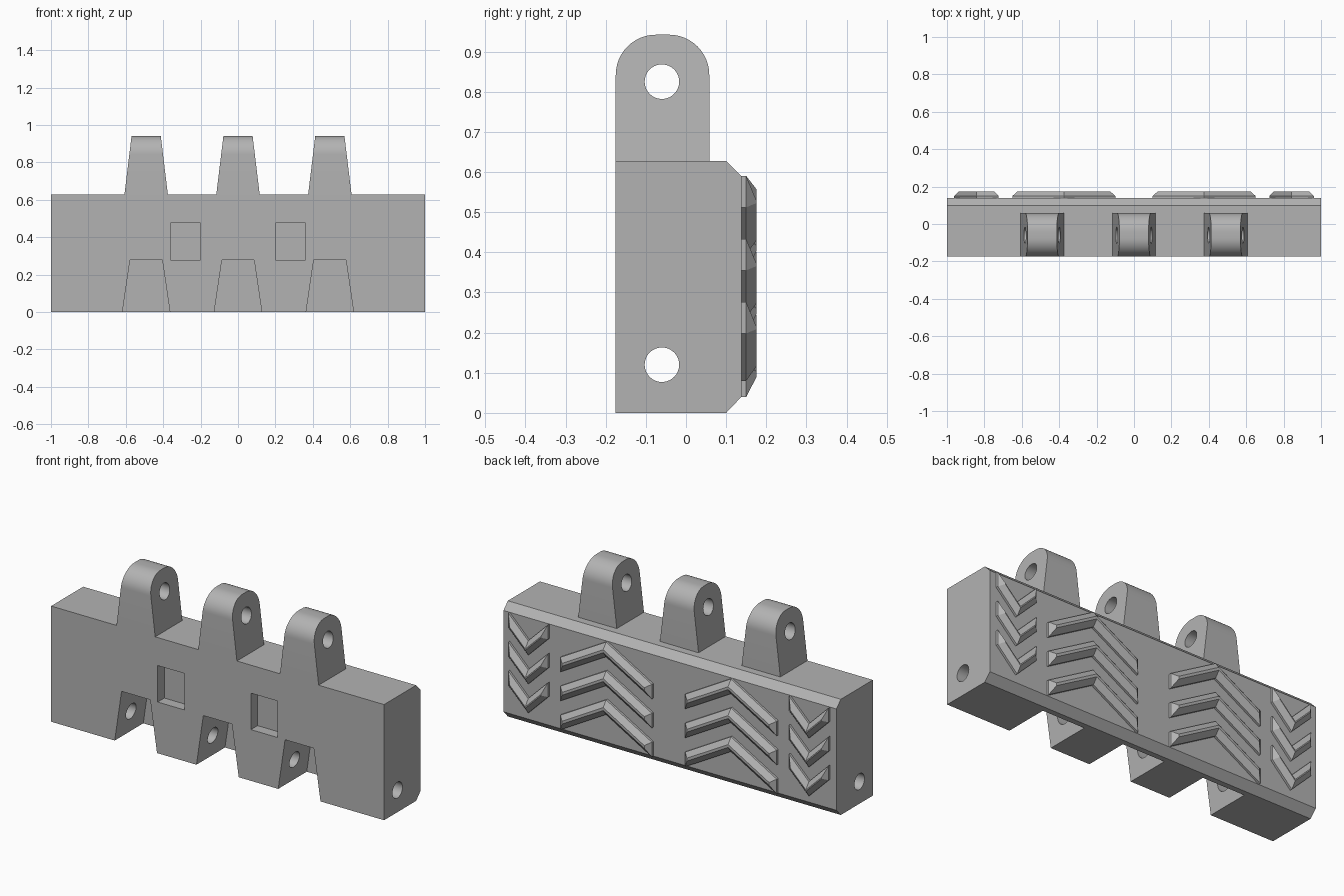
import bpy, bmesh, math
from mathutils import Matrix

if "Cube" in bpy.data.objects:
    bpy.data.objects.remove(bpy.data.objects["Cube"])

grey = bpy.data.materials.new("steel_grey")
grey.diffuse_color = (0.45, 0.45, 0.45, 1)
grey.use_nodes = True
grey.node_tree.nodes["Principled BSDF"].inputs["Base Color"].default_value = grey.diffuse_color


def loft(name, rings, helper=False):
    """Closed solid through a list of equal-length point rings."""
    bm = bmesh.new()
    loops = [[bm.verts.new(p) for p in ring] for ring in rings]
    n = len(loops[0])
    for a, b in zip(loops, loops[1:]):
        for i in range(n):
            j = (i + 1) % n
            bm.faces.new((a[i], a[j], b[j], b[i]))
    bm.faces.new(loops[0][::-1])
    bm.faces.new(loops[-1])
    bmesh.ops.recalc_face_normals(bm, faces=bm.faces)
    return finish(name, bm, helper)


def finish(name, bm, helper=False):
    me = bpy.data.meshes.new(name)
    bm.to_mesh(me)
    bm.free()
    me.materials.append(grey)
    ob = bpy.data.objects.new(name, me)
    bpy.context.collection.objects.link(ob)
    ob.hide_render = helper
    return ob


def pin_cutter(z, x, length):
    """Cylinder along x for the hinge pin holes."""
    bm = bmesh.new()
    bmesh.ops.create_cone(bm, cap_ends=True, segments=40, radius1=0.043,
                          radius2=0.043, depth=length)
    bm.transform(Matrix.Translation((x, -0.06, z)) @ Matrix.Rotation(math.pi / 2, 4, 'Y'))
    return finish("pin_hole_cutter", bm, True)


def cut(ob, cutters):
    bpy.context.view_layer.objects.active = ob
    for c in cutters:
        m = ob.modifiers.new("cut", 'BOOLEAN')
        m.operation, m.solver, m.object = 'DIFFERENCE', 'EXACT', c
        bpy.ops.object.modifier_apply(modifier=m.name)
        bpy.data.objects.remove(c)


def smooth(ob):
    bpy.ops.object.select_all(action='DESELECT')
    ob.select_set(True)
    bpy.context.view_layer.objects.active = ob
    bpy.ops.object.shade_smooth_by_angle(angle=math.radians(30))


# Main block with chamfered rear edges
profile = [(-0.175, 0), (0.1, 0), (0.138, 0.04), (0.138, 0.59), (0.1, 0.628), (-0.175, 0.628)]
body = loft("link_body", [[(x, y, z) for y, z in profile] for x in (-1, 1)])

# Hinge notches, front pockets and the lower pin bore
cutters = []
for x in (-0.491, 0, 0.491):
    shape = [(x - 0.13, -0.02), (x + 0.13, -0.02), (x + 0.086, 0.278), (x - 0.086, 0.278)]
    cutters.append(loft("notch_cutter", [[(px, y, pz) for px, pz in shape] for y in (-0.3, 0.07)], True))
for x in (-0.28, 0.28):
    shape = [(x - 0.08, 0.278), (x + 0.08, 0.278), (x + 0.08, 0.476), (x - 0.08, 0.476)]
    cutters.append(loft("pocket_cutter", [[(px, y, pz) for px, pz in shape] for y in (-0.3, -0.118)], True))
cutters.append(pin_cutter(0.12, 0, 2.4))
cut(body, cutters)
smooth(body)

# Tapered hinge lugs with rounded tops and pin holes
R = 0.1
outline = [(-0.175, 0.6), (0.058, 0.6)]
for cy, start in ((0.058 - R, 0), (-0.175 + R, 90)):
    for i in range(13):
        a = math.radians(start + i * 7.5)
        outline.append((cy + R * math.cos(a), 0.842 + R * math.sin(a)))


def half_width(z):
    return 0.116 + (0.078 - 0.116) * (z - 0.628) / 0.314


for i, x in enumerate((-0.491, 0, 0.491)):
    lug = loft(f"hinge_lug_{i + 1}",
               [[(x + s * half_width(z), y, z) for y, z in outline] for s in (-1, 1)])
    cut(lug, [pin_cutter(0.825, x, 0.5)])
    smooth(lug)


# Bevelled chevron grips on the rear face
def chevron(name, x, hw, z0, rise, t, d):
    m = rise / hw

    def ring(y, d):
        k = d * math.hypot(1, m)
        w, lo, hi = hw - d, z0 + m * d + k, z0 + t + m * d - k
        return [(x - w, y, lo), (x, y, z0 + rise + k), (x + w, y, lo),
                (x + w, y, hi), (x, y, z0 + rise + t - k), (x - w, y, hi)]
    loft(name, [ring(0.13, 0), ring(0.15, 0), ring(0.175, d)])


for side, label in ((-1, "left"), (1, "right")):
    for i in range(3):
        chevron(f"large_grip_{label}_{i + 1}", side * 0.375, 0.275, 0.04 + i * 0.157, 0.156, 0.08, 0.028)
        chevron(f"small_grip_{label}_{i + 1}", side * 0.843, 0.119, 0.198 + i * 0.157, -0.118, 0.078, 0.025)
